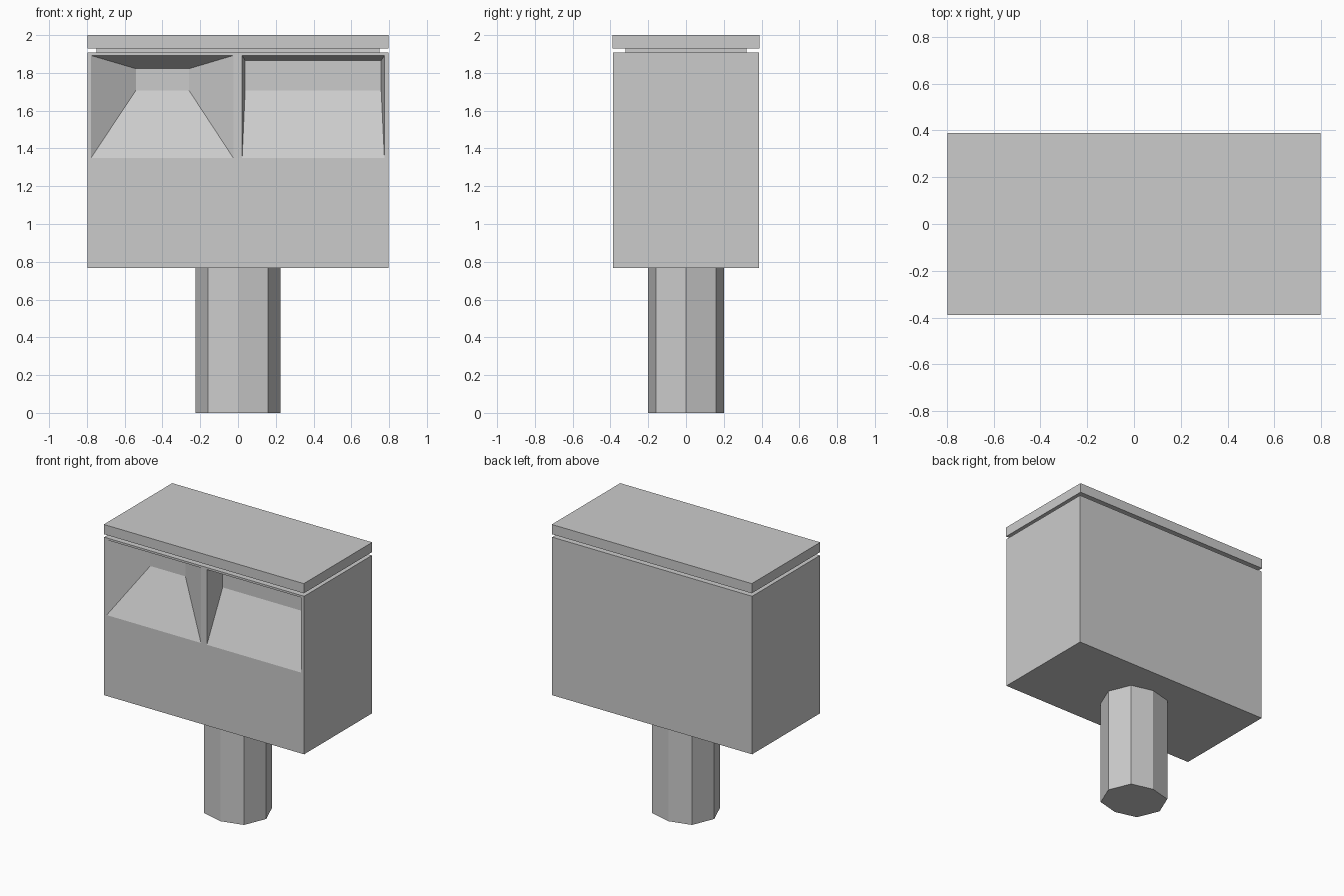
import bpy, bmesh

if "Cube" in bpy.data.objects:
    bpy.data.objects.remove(bpy.data.objects["Cube"])


def loft(name, lower, upper):
    """Solid between two matching rings of points."""
    bm = bmesh.new()
    a = [bm.verts.new(p) for p in lower]
    b = [bm.verts.new(p) for p in upper]
    n = len(a)
    bm.faces.new(a)
    bm.faces.new(b)
    for i in range(n):
        j = (i + 1) % n
        bm.faces.new((a[i], a[j], b[j], b[i]))
    bmesh.ops.recalc_face_normals(bm, faces=bm.faces)
    mesh = bpy.data.meshes.new(name)
    bm.to_mesh(mesh)
    bm.free()
    obj = bpy.data.objects.new(name, mesh)
    bpy.context.collection.objects.link(obj)
    return obj


def prism(name, outline, z0, z1):
    return loft(name, [(x, y, z0) for x, y in outline],
                [(x, y, z1) for x, y in outline])


def box(name, hx, hy, z0, z1):
    return prism(name, [(-hx, -hy), (hx, -hy), (hx, hy), (-hx, hy)], z0, z1)


def xz_ring(x0, x1, z0, z1, y):
    return [(x0, y, z0), (x1, y, z0), (x1, y, z1), (x0, y, z1)]


# Slightly flattened eight-sided post
post = prism("post", [(0.225, 0), (0.159, 0.159), (0, 0.2), (-0.159, 0.159),
                      (-0.225, 0), (-0.159, -0.159), (0, -0.2), (0.159, -0.159)],
             0, 0.77)

# Main housing, recessed neck and lid
FRONT = -0.386
DEPTH = 0.157
body = box("housing", 0.798, -FRONT, 0.767, 1.907)
box("lid_neck", 0.75, 0.32, 1.907, 1.93)
box("lid", 0.798, 0.39, 1.93, 2.0)

# Two tapered openings in the front: (opening x0, x1, z0, z1), (inner x0, x1, z0, z1)
openings = [
    ("left_opening", (-0.778, -0.025, 1.35, 1.892), (-0.54, -0.26, 1.708, 1.822)),
    ("right_opening", (0.022, 0.775, 1.35, 1.892), (0.038, 0.758, 1.708, 1.865)),
]
OVER = 0.02  # cutters run past the front by this fraction of their depth
for name, outer, inner in openings:
    mouth = [o + (o - i) * OVER for o, i in zip(outer, inner)]
    cutter = loft(name + "_cutter", xz_ring(*mouth, FRONT - DEPTH * OVER),
                  xz_ring(*inner, FRONT + DEPTH))
    cutter.hide_render = True
    mod = body.modifiers.new(name, 'BOOLEAN')
    mod.operation = 'DIFFERENCE'
    mod.solver = 'EXACT'
    mod.object = cutter
    bpy.context.view_layer.objects.active = body
    bpy.ops.object.modifier_apply(modifier=mod.name)
    bpy.data.objects.remove(cutter)
